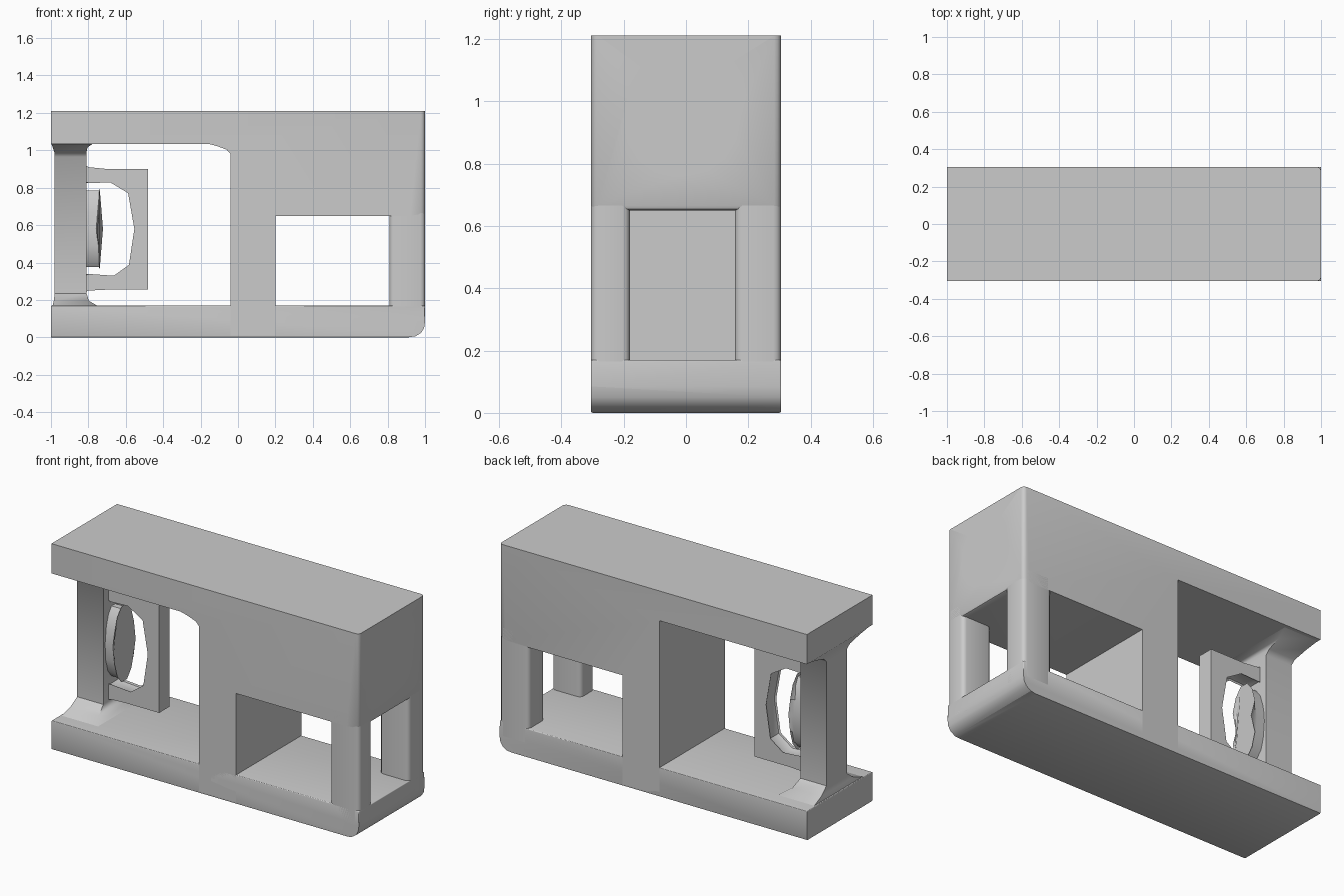
import bpy, bmesh, math
from mathutils import Matrix, Vector

cube = bpy.data.objects.get("Cube")
if cube:
    bpy.data.objects.remove(cube, do_unlink=True)

grey = bpy.data.materials.new("plain grey")
grey.use_nodes = True
GREY = (0.6, 0.6, 0.6, 1)
grey.diffuse_color = GREY
grey.node_tree.nodes["Principled BSDF"].inputs["Base Color"].default_value = GREY

HALF = 0.305    # half depth of the body
TOP = 1.21
SILL = 0.17     # top of the base
LINTEL = 1.035  # underside of the roof
HEAD = 0.65     # underside of the upper block


def finish(bm, name, angle=40):
    bmesh.ops.recalc_face_normals(bm, faces=bm.faces)
    mesh = bpy.data.meshes.new(name)
    bm.to_mesh(mesh)
    bm.free()
    mesh.materials.append(grey)
    obj = bpy.data.objects.new(name, mesh)
    bpy.context.collection.objects.link(obj)
    smooth(obj, angle)
    return obj


def smooth(obj, angle=40):
    bpy.ops.object.select_all(action='DESELECT')
    obj.select_set(True)
    bpy.context.view_layer.objects.active = obj
    bpy.ops.object.shade_smooth_by_angle(angle=math.radians(angle))


def prism(profile, y0, y1):
    """Extrude an x-z outline along y."""
    bm = bmesh.new()
    rings = [[bm.verts.new((x, y, z)) for x, z in profile] for y in (y0, y1)]
    bm.faces.new(rings[0])
    bm.faces.new(rings[1][::-1])
    for i in range(len(profile)):
        a, b = rings[0][i - 1], rings[0][i]
        bm.faces.new((a, rings[1][i - 1], rings[1][i], b))
    return bm


def bevel(bm, rule, width, segments=3):
    """Round every edge whose two ends satisfy the rule."""
    edges = [e for e in bm.edges if rule(e.verts[0].co, e.verts[1].co)]
    bmesh.ops.bevel(bm, geom=edges, offset=width, segments=segments,
                    profile=0.5, affect='EDGES', clamp_overlap=True)


def near(a, b):
    return abs(a - b) < 0.002


def upright(a, b):
    return near(a.x, b.x) and near(a.y, b.y)


# Roof, middle wall and upper block as one extruded outline
bm = prism([(-1, LINTEL), (-0.04, LINTEL), (-0.04, 0.01), (0.2, 0.01),
            (0.2, HEAD), (1, HEAD), (1, TOP), (-1, TOP)], -HALF, HALF)
bevel(bm, lambda a, b: near(a.x, 1) and upright(a, b), 0.022)
bevel(bm, lambda a, b: near(a.z, HEAD) and near(b.z, HEAD)
      and max(a.x, b.x) > 0.9 and min(a.x, b.x) > 0.9, 0.015, 2)
body = finish(bm, "upper_body")

# Round recess in the end of the upper block
bm = bmesh.new()
bmesh.ops.create_cone(bm, cap_ends=True, segments=16, radius1=0.164,
                      radius2=0.20, depth=0.14)
bm.transform(Matrix.Translation((1, -0.012, 0.965))
             @ Matrix.Diagonal((1, 1, 1.1, 1))
             @ Matrix.Rotation(math.pi / 2, 4, 'Y'))
cutter = finish(bm, "recess_cutter")
cutter.hide_render = True
cutter.hide_viewport = False
mod = body.modifiers.new("recess", 'BOOLEAN')
mod.operation = 'DIFFERENCE'
mod.solver = 'EXACT'
mod.object = cutter
bpy.context.view_layer.objects.active = body
bpy.ops.object.modifier_apply(modifier="recess")
bpy.data.objects.remove(cutter, do_unlink=True)
smooth(body)

# Base with a rounded heel and soft sill edges
bm = prism([(-1, 0), (0.91, 0), (0.95, 0.006), (0.98, 0.025), (0.995, 0.05),
            (1, 0.085), (1, SILL), (-1, SILL)], -HALF, HALF)
bevel(bm, lambda a, b: near(a.x, 1) and upright(a, b), 0.022)
bevel(bm, lambda a, b: near(a.z, SILL) and near(b.z, SILL), 0.055, 4)
bevel(bm, lambda a, b: near(a.z, 0) and near(b.z, 0) and near(a.y, b.y), 0.015, 2)
finish(bm, "base")

# Two corner posts beside the small openings
for name, y0, y1 in (("front_post", -HALF, -0.18), ("back_post", 0.157, HALF)):
    bm = prism([(0.81, 0.085), (1, 0.085), (1, 0.72), (0.81, 0.72)], y0, y1)
    bevel(bm, upright, 0.024)
    finish(bm, name)

# Small gusset in the front upper corner of the large opening
finish(prism([(-0.03, 1.04), (-0.18, 1.04), (-0.11, 1.022), (-0.06, 1.003),
              (-0.04, 0.98), (-0.03, 0.98)], -HALF, -0.08), "corner_gusset")

# Slim column flaring into base and roof: z, half depth, outer x, inner x
sections = [(0.08, 0.30, -1, -0.70), (0.13, 0.29, -0.999, -0.72),
            (0.168, 0.23, -0.992, -0.75), (0.195, 0.15, -0.985, -0.797),
            (0.235, 0.095, -0.98, -0.81), (0.965, 0.095, -0.98, -0.81),
            (0.99, 0.12, -0.982, -0.81), (1.015, 0.20, -0.99, -0.805),
            (1.04, HALF, -1, -0.77)]
bm = bmesh.new()
rings = [[bm.verts.new(p) for p in ((x0, -w, z), (x1, -w, z), (x1, w, z), (x0, w, z))]
         for z, w, x0, x1 in sections]
for low, high in zip(rings, rings[1:]):
    for i in range(4):
        bm.faces.new((low[i - 1], low[i], high[i], high[i - 1]))
bm.faces.new(rings[0])
bm.faces.new(rings[-1])
finish(bm, "column", 50)

# Open frame on the inner side of the column
outer = [(-0.83, 0.235), (-0.80, 0.25), (-0.70, 0.255), (-0.48, 0.255),
         (-0.48, 0.90), (-0.70, 0.90), (-0.80, 0.91), (-0.83, 0.93)]
inner = [(-0.83, 0.82), (-0.80, 0.838), (-0.68, 0.843), (-0.575, 0.78), (-0.54, 0.58),
         (-0.57, 0.38), (-0.66, 0.315), (-0.80, 0.325), (-0.83, 0.345)]
bm = prism(outer + inner, -0.047, 0.047)
bevel(bm, lambda a, b: near(a.y, b.y) and all(
    any(near(p.x, x) and near(p.z, z) for x, z in inner) for p in (a, b)), 0.014, 2)
finish(bm, "frame")

# Oval button on the column inside the frame
bm = bmesh.new()
bmesh.ops.create_cone(bm, cap_ends=True, segments=14, radius1=0.21,
                      radius2=0.21, depth=0.10)
bm.transform(Matrix.Translation((-0.79, 0, 0.58))
             @ Matrix.Diagonal((1, 0.38, 1, 1))
             @ Matrix.Rotation(math.pi / 2, 4, 'Y'))
bevel(bm, lambda a, b: near(a.x, -0.74) and near(b.x, -0.74), 0.018, 2)
finish(bm, "button")
